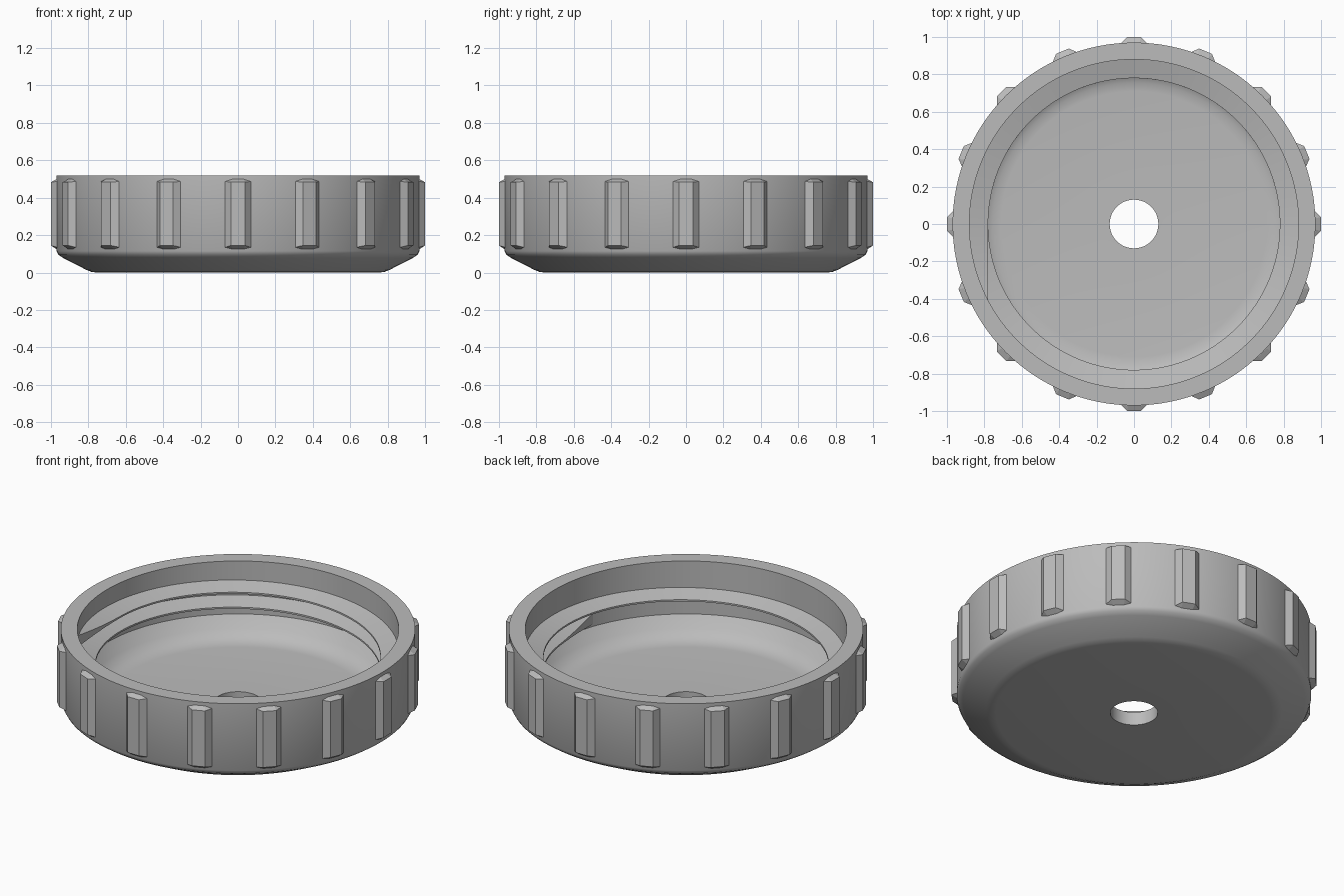
import bpy, bmesh, math

if "Cube" in bpy.data.objects:
    bpy.data.objects.remove(bpy.data.objects["Cube"])

grey = bpy.data.materials.new("light grey plastic")
grey.diffuse_color = (0.5, 0.5, 0.5, 1.0)
grey.use_nodes = True
grey.node_tree.nodes["Principled BSDF"].inputs["Base Color"].default_value = grey.diffuse_color


def finish(name, bm, angle=None):
    bmesh.ops.recalc_face_normals(bm, faces=bm.faces)
    mesh = bpy.data.meshes.new(name)
    bm.to_mesh(mesh)
    bm.free()
    mesh.materials.append(grey)
    ob = bpy.data.objects.new(name, mesh)
    bpy.context.collection.objects.link(ob)
    if angle:
        bpy.ops.object.select_all(action='DESELECT')
        ob.select_set(True)
        bpy.context.view_layer.objects.active = ob
        bpy.ops.object.shade_smooth_by_angle(angle=math.radians(angle))
    return ob


def skin(bm, rings, closed):
    """Bridge successive closed cross-sections with quads."""
    n = len(rings[0])
    for i in range(len(rings) if closed else len(rings) - 1):
        a, b = rings[i], rings[(i + 1) % len(rings)]
        for j in range(n):
            k = (j + 1) % n
            bm.faces.new((a[j], a[k], b[k], b[j]))


def section(bm, ang, pts):
    return [bm.verts.new((r * math.cos(ang), r * math.sin(ang), z)) for r, z in pts]


# Lid shell: one revolved wall section, open through the centre hole
profile = [(0.13, 0), (0.755, 0), (0.785, 0.004), (0.81, 0.014), (0.935, 0.078),
           (0.96, 0.095), (0.97, 0.115), (0.97, 0.52), (0.88, 0.52), (0.88, 0.20),
           (0.83, 0.135), (0.795, 0.103), (0.755, 0.085), (0.71, 0.08), (0.13, 0.08)]
SEG = 128
bm = bmesh.new()
skin(bm, [section(bm, 2 * math.pi * i / SEG, profile) for i in range(SEG)], True)
finish("lid_shell", bm, 35)

# Internal screw thread: one and a half turns, both ends cut off by a straight plane
WALL, LIP, PITCH = 0.88, 0.78, 0.09
TAPER = math.acos(LIP / WALL)
start, end = math.pi + TAPER, -2 * math.pi + math.radians(8) - TAPER
STEPS = 200
bm = bmesh.new()
rings = []
for i in range(STEPS + 1):
    a = start + (end - start) * i / STEPS
    past = max(0.0, a - math.pi, end + TAPER - a)      # angle into the tapered end
    r = min(LIP / math.cos(past), WALL + 0.001)
    f = (WALL - r) / (WALL - LIP)
    z = 0.41 + PITCH * (a - math.radians(135)) / (2 * math.pi)
    rings.append(section(bm, a, [(WALL + 0.01, z), (r, z - 0.03 * f),
                                 (r, z - 0.068 + 0.028 * f), (WALL + 0.01, z - 0.07)]))
skin(bm, rings, False)
bm.faces.new(rings[0])
bm.faces.new(rings[-1])
finish("screw_thread", bm, 25)

# Sixteen bevelled grip ribs around the outside
half = [(0.94, 0.078, 0.135, 0.487), (0.967, 0.069, 0.135, 0.487), (1.0, 0.037, 0.145, 0.483)]
for i in range(16):
    a = 2 * math.pi * i / 16
    c, s = math.cos(a), math.sin(a)
    bm = bmesh.new()
    pts = [(r, w * side, z) for r, w, lo, hi in half for side in (-1, 1) for z in (lo, hi)]
    pts += [(r, w, z) for r in (0.94, 0.97) for w in (-0.03, 0.03) for z in (0.125, 0.499)]
    for r, w, z in pts:
        bm.verts.new((r * c - w * s, r * s + w * c, z))
    hull = bmesh.ops.convex_hull(bm, input=bm.verts)
    bmesh.ops.delete(bm, geom=list({v for v in hull["geom_interior"] if v.is_valid}), context='VERTS')
    bmesh.ops.dissolve_limit(bm, angle_limit=0.02, verts=bm.verts, edges=bm.edges)
    finish(f"grip_rib_{i + 1}", bm)
